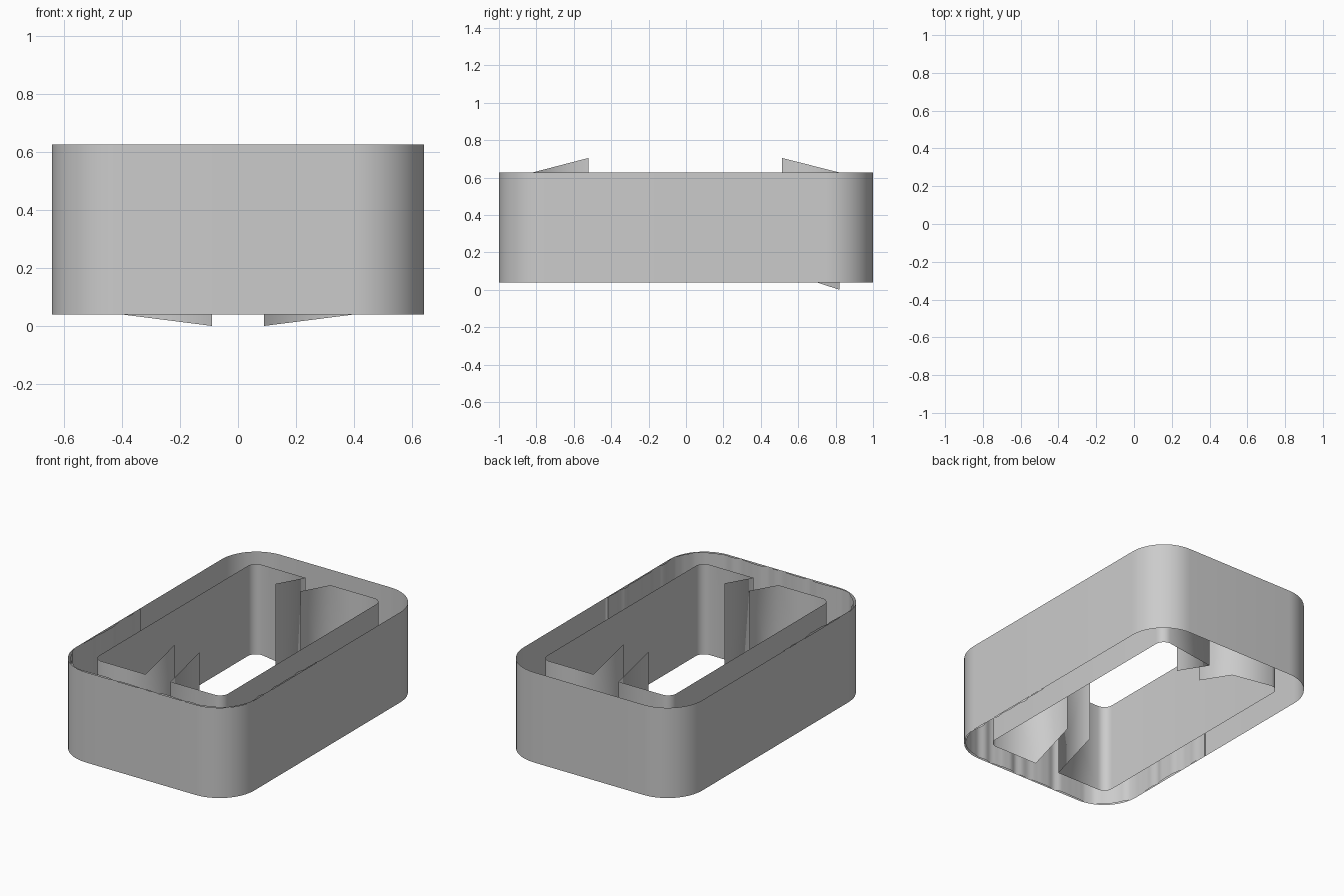
import bpy
import math
import random

if "Cube" in bpy.data.objects:
    bpy.data.objects.remove(bpy.data.objects["Cube"])

random.seed(4)
Z0, Z1 = 0.04, 0.627


def wall(name, stations, closed=False, angle=30):
    """Upright sheet through stations (x, y, z_bottom, z_top)."""
    verts = []
    for x, y, b, t in stations:
        verts += [(x, y, b), (x, y, t)]
    n = len(stations)
    faces = []
    for i in range(n if closed else n - 1):
        j = (i + 1) % n
        faces.append((2 * i, 2 * j, 2 * j + 1, 2 * i + 1))
    mesh = bpy.data.meshes.new(name)
    mesh.from_pydata(verts, [], faces)
    ob = bpy.data.objects.new(name, mesh)
    bpy.context.collection.objects.link(ob)
    bpy.ops.object.select_all(action='DESELECT')
    ob.select_set(True)
    bpy.context.view_layer.objects.active = ob
    bpy.ops.object.shade_smooth_by_angle(angle=math.radians(angle))
    return ob


def arc(cx, cy, r, start, steps):
    """Quarter turn, counterclockwise from start (degrees)."""
    return [(cx + r * math.cos(math.radians(start + 90 * i / steps)),
             cy + r * math.sin(math.radians(start + 90 * i / steps)))
            for i in range(steps + 1)]


# Outer shell: rounded rectangle, open above and below
HX, HY, R = 0.643, 1.0, 0.25
outline = []
for sx, sy, a in ((1, 1, 0), (-1, 1, 90), (-1, -1, 180), (1, -1, 270)):
    outline += arc(sx * (HX - R), sy * (HY - R), R, a, 16)
wall("outer_shell", [(x, y, Z0, Z1) for x, y in outline], closed=True)

# Irregular ribbed liner inside the front half of the shell
half = ([(-HX, -0.09, -1, 0)]
        + [(x, y, (x + HX - R) / R, (y + HY - R) / R)
           for x, y in arc(-(HX - R), -(HY - R), R, 180, 16)]
        + [(x, y, (x - HX + R) / R, (y + HY - R) / R)
           for x, y in arc(HX - R, -(HY - R), R, 270, 16)]
        + [(HX, -0.09, 1, 0)])
liner = [(-HX, -0.09, Z0, Z1)]
depths = [random.uniform(0.002, 0.018) for _ in range(80)]
dist = 0.0
for p, q in zip(half, half[1:]):
    length = math.hypot(q[0] - p[0], q[1] - p[1])
    steps = max(1, round(length / 0.014))
    for k in range(steps):
        f = k / steps
        x, y, nx, ny = (p[i] + (q[i] - p[i]) * f for i in range(4))
        s = (dist + f * length) / 0.05
        i, g = int(s), s - int(s)
        g = g * g * (3 - 2 * g)
        depth = depths[i] * (1 - g) + depths[i + 1] * g
        liner.append((x - nx * depth, y - ny * depth, Z0, Z1))
    dist += length
liner.append((HX, -0.09, Z0, Z1))
wall("ribbed_liner", liner, angle=40)

# Inner sleeve: two mirrored halves with slot flanges at front and back
IX, IY, IR, SLOT = 0.464, 0.822, 0.06, 0.09
right = [(SLOT, -0.522, 0.15, 0.705), (SLOT, -IY, Z0, Z1)]
right += [(x, y, Z0, Z1) for x, y in arc(IX - IR, -IY + IR, IR, 270, 8)]
right += [(x, y, Z0, Z1) for x, y in arc(IX - IR, IY - IR, IR, 0, 8)]
right += [(SLOT, IY, 0.0, Z1), (SLOT, 0.513, 0.10, 0.705)]
wall("inner_sleeve_right", right, angle=120)
wall("inner_sleeve_left", [(-x, y, b, t) for x, y, b, t in reversed(right)], angle=120)
